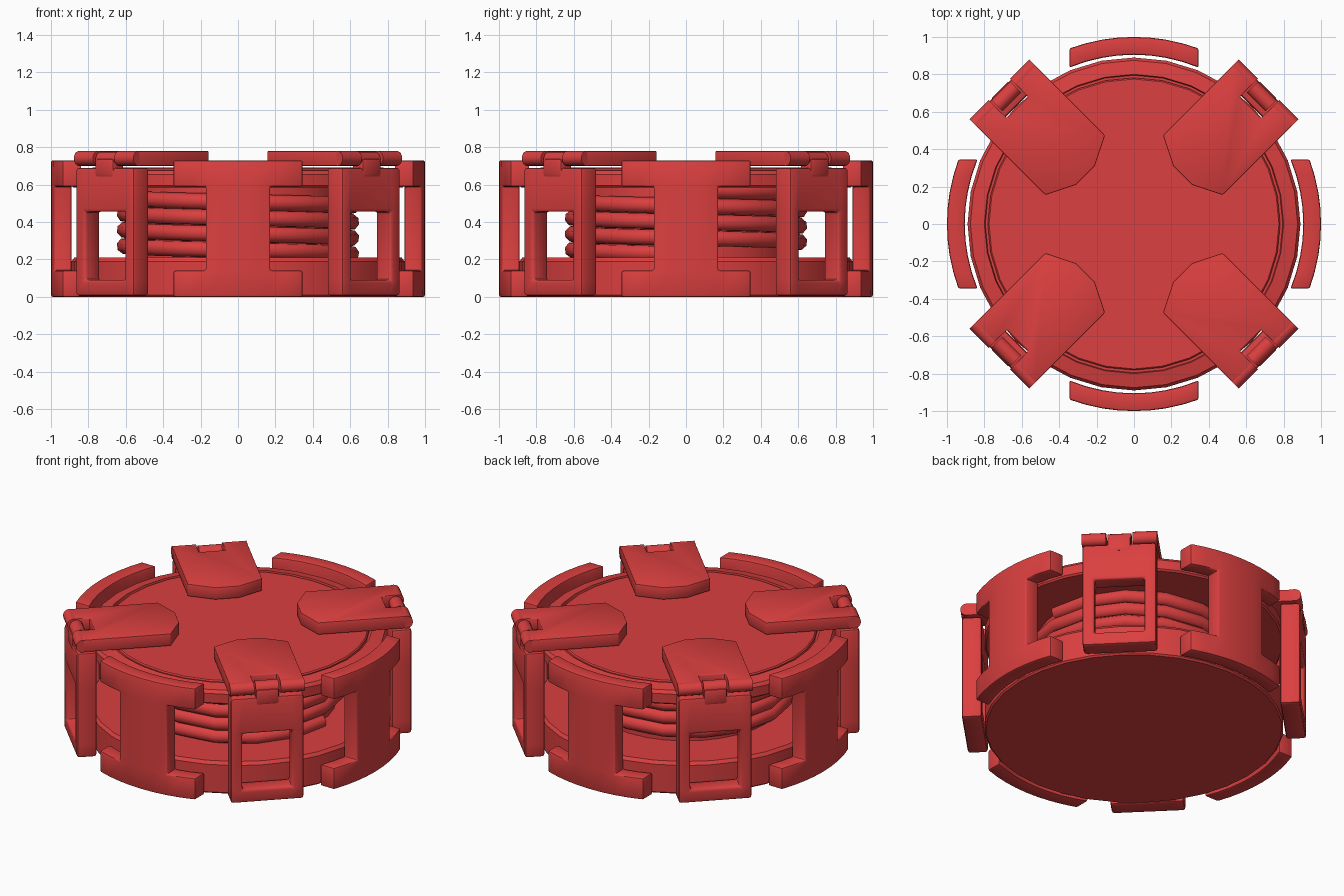
import bpy, bmesh
from math import sin, cos, pi, sqrt, radians
from mathutils import Matrix, Vector

cube = bpy.data.objects.get("Cube")
if cube:
    bpy.data.objects.remove(cube)

RED = (0.71, 0.05, 0.05, 1)
mat = bpy.data.materials.new("red_plastic")
mat.use_nodes = True
mat.diffuse_color = RED
mat.node_tree.nodes["Principled BSDF"].inputs["Base Color"].default_value = RED


def finish(bm, name, bevel=0, turns=(0,)):
    """Round the hard edges, then place one object per turn (degrees about z)."""
    bmesh.ops.recalc_face_normals(bm, faces=bm.faces)
    if bevel:
        hard = [e for e in bm.edges if e.is_manifold and e.calc_face_angle() > 0.6]
        bmesh.ops.bevel(bm, geom=hard, offset=bevel, segments=2, profile=0.5,
                        affect='EDGES', clamp_overlap=True)
    mesh = bpy.data.meshes.new(name)
    bm.to_mesh(mesh)
    bm.free()
    mesh.polygons.foreach_set("use_smooth", [True] * len(mesh.polygons))
    mesh.set_sharp_from_angle(angle=radians(35))
    mesh.materials.append(mat)
    for i, turn in enumerate(turns):
        label = name if len(turns) == 1 else f"{name}_{i + 1}"
        ob = bpy.data.objects.new(label, mesh)
        ob.rotation_euler.z = radians(turn)
        bpy.context.collection.objects.link(ob)


def lathe(name, profile, steps=32):
    """Revolve a radius-height profile about z."""
    bm = bmesh.new()
    verts = [bm.verts.new((r, 0, z)) for r, z in profile]
    edges = [bm.edges.new(pair) for pair in zip(verts, verts[1:])]
    bmesh.ops.spin(bm, geom=verts + edges, axis=(0, 0, 1), cent=(0, 0, 0),
                   angle=2 * pi, steps=steps, use_duplicate=False)
    bmesh.ops.remove_doubles(bm, verts=bm.verts, dist=1e-4)
    finish(bm, name)


def plate(name, xs, zs, skip, outer, inner, bevel, turns):
    """Upright plate on a grid; skipped cells become openings."""
    bm = bmesh.new()
    grid = [[bm.verts.new((x, -outer(x), z)) for z in zs] for x in xs]
    for i in range(len(xs) - 1):
        for j in range(len(zs) - 1):
            if not skip((xs[i] + xs[i + 1]) / 2, j):
                bm.faces.new((grid[i][j], grid[i + 1][j],
                              grid[i + 1][j + 1], grid[i][j + 1]))
    bmesh.ops.delete(bm, geom=[v for v in bm.verts if not v.link_faces], context='VERTS')
    ext = bmesh.ops.extrude_face_region(bm, geom=bm.faces[:])
    for v in ext["geom"]:
        if isinstance(v, bmesh.types.BMVert):
            v.co.y = -inner(v.co.x)
    finish(bm, name, bevel, turns)


def barrel(bm, x0, x1, y, z, r):
    """Cylinder lying along x."""
    m = Matrix.Translation(((x0 + x1) / 2, y, z)) @ Matrix.Rotation(pi / 2, 4, 'Y')
    bmesh.ops.create_cone(bm, cap_ends=True, segments=16, radius1=r, radius2=r,
                          depth=x1 - x0, matrix=m)


SIDES = (0, 90, 180, 270)
CORNERS = (45, 135, 225, 315)

# Round body: base, core, upper rim and lid
lathe("base", [(0, 0), (0.88, 0), (0.89, 0.01), (0.89, 0.19), (0.875, 0.21), (0, 0.21)])
lathe("core", [(0, 0.2), (0.585, 0.2), (0.585, 0.6), (0, 0.6)])
lathe("upper_rim", [(0, 0.585), (0.88, 0.585), (0.89, 0.595), (0.89, 0.655), (0.875, 0.675),
                    (0.8, 0.69), (0.795, 0.67), (0, 0.67)])
lathe("lid", [(0, 0.66), (0.782, 0.66), (0.782, 0.685), (0.775, 0.692), (0, 0.692)])

# Coil wound around the core
TURNS, STEPS, TUBE = 4, 16, 0.044
curve = bpy.data.curves.new("coil", 'CURVE')
curve.dimensions = '3D'
curve.bevel_depth = TUBE
curve.bevel_resolution = 2
curve.use_fill_caps = True
spline = curve.splines.new('POLY')
spline.points.add(TURNS * STEPS)
for i, p in enumerate(spline.points):
    a = 2 * pi * i / STEPS
    p.co = (0.605 * cos(a), 0.605 * sin(a), 0.57 - 0.085 * i / STEPS, 1)
curve.materials.append(mat)
bpy.context.collection.objects.link(bpy.data.objects.new("coil", curve))

# Curved I-shaped guards on the four sides
plate("side_guard", [-0.345, -0.26, -0.172, -0.086, 0, 0.086, 0.172, 0.26, 0.345],
      [0, 0.14, 0.59, 0.73], lambda x, row: row == 1 and abs(x) > 0.172,
      lambda x: sqrt(1 - x * x), lambda x: sqrt(0.905 ** 2 - x * x), 0.01, SIDES)

# Window frames of the corner latches
plate("latch_frame", [-0.22, -0.15, 0.15, 0.22], [0.005, 0.09, 0.455, 0.69],
      lambda x, row: row == 1 and abs(x) < 0.15,
      lambda x: 1.01, lambda x: 0.89, 0.016, CORNERS)

# Latch flaps with a chamfered nose and a hinge notch
half = [(0.08, -0.88), (0.08, -0.975), (0.225, -0.975), (0.225, -0.445), (0.072, -0.368)]
outline = half + [(-x, y) for x, y in reversed(half)]
bm = bmesh.new()
face = bm.faces.new([bm.verts.new((x, y, 0.7)) for x, y in outline])
ext = bmesh.ops.extrude_face_region(bm, geom=[face])
bmesh.ops.translate(bm, vec=Vector((0, 0, 0.08)),
                    verts=[v for v in ext["geom"] if isinstance(v, bmesh.types.BMVert)])
finish(bm, "latch_flap", 0.006, CORNERS)

# Hinge barrels at the outer end of each flap
bm = bmesh.new()
for x0 in (-0.225, 0.08):
    barrel(bm, x0, x0 + 0.145, -0.977, 0.74, 0.04)
finish(bm, "flap_hinge", 0, CORNERS)

# Centre hinge knuckle and the tab that carries it
bm = bmesh.new()
barrel(bm, -0.07, 0.07, -0.965, 0.735, 0.042)
finish(bm, "centre_knuckle", 0, CORNERS)
plate("knuckle_tab", [-0.07, 0.07], [0.64, 0.74], lambda x, row: False,
      lambda x: 1.015, lambda x: 0.93, 0.015, CORNERS)
